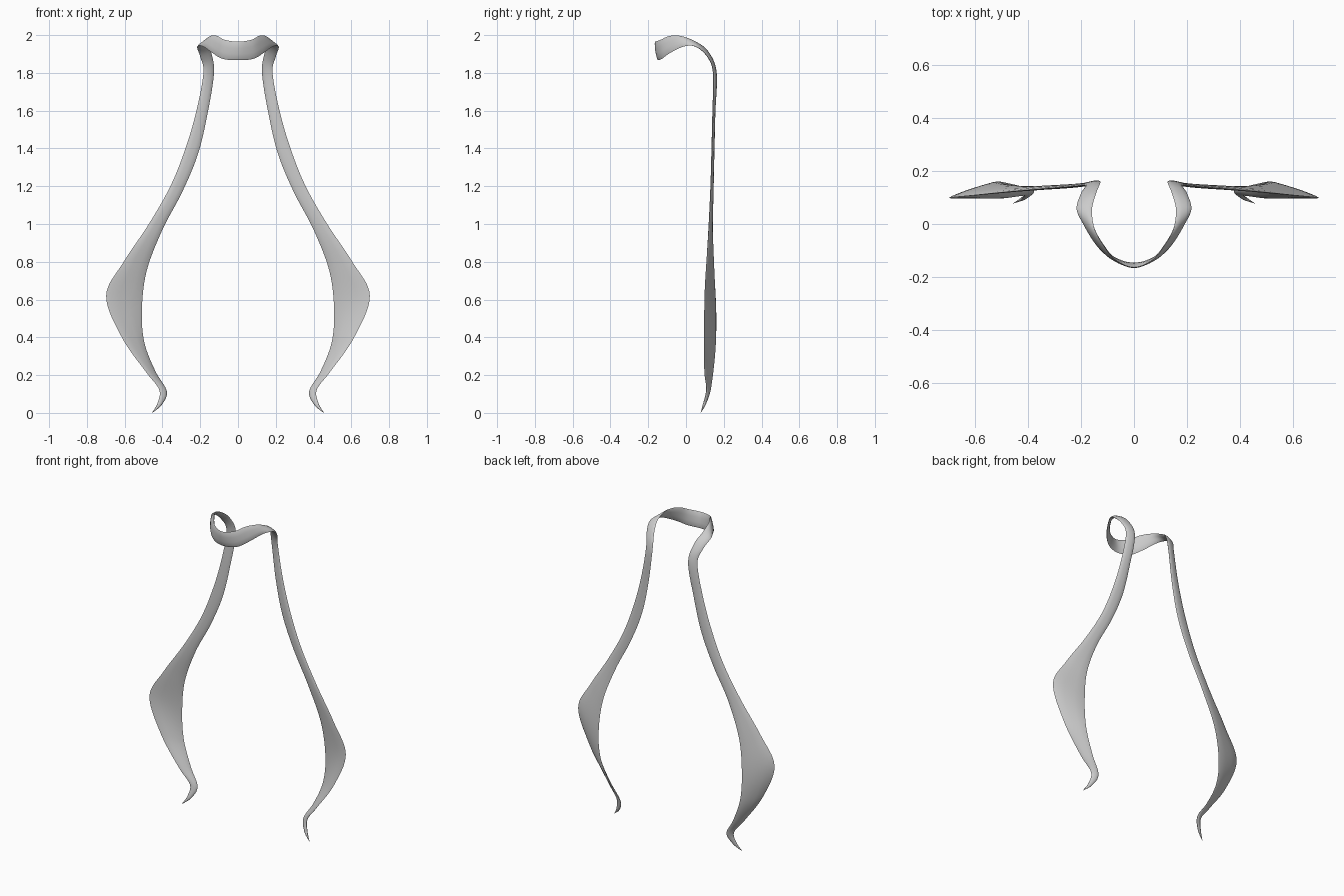
import bpy, bmesh, math
from mathutils import Vector

if "Cube" in bpy.data.objects:
    bpy.data.objects.remove(bpy.data.objects["Cube"])

# Ribbon stations for the right half: outer edge xyz, inner edge xyz
stations = [
    (0.00, -.148, 1.867, 0.00, -.163, 1.965),
    (0.08, -.128, 1.874, 0.07, -.135, 1.975),
    (.135, -.085, 1.905, .112, -.085, 1.996),
    (.185, -.010, 1.940, .148, -.020, 1.994),
    (.216, .055, 1.938, .158, .055, 1.962),
    (.200, .115, 1.885, .142, .118, 1.910),
    (.183, .145, 1.800, .127, .160, 1.800),
    (.220, .143, 1.600, .162, .152, 1.580),
    (.278, .138, 1.400, .212, .147, 1.370),
    (.358, .132, 1.200, .295, .143, 1.170),
    (.472, .122, 1.000, .400, .140, 0.970),
    (.605, .108, 0.800, .484, .150, 0.750),
    (.698, .098, 0.620, .509, .160, 0.540),
    (.615, .096, 0.400, .495, .158, 0.370),
    (.490, .097, 0.220, .437, .145, 0.220),
    (.418, .108, 0.125, .377, .128, 0.115),
    (.425, .095, 0.055, .402, .102, 0.045),
    (.455, .078, 0.000, .453, .078, 0.000),
]
P = [Vector(s[:3]) for s in stations], [Vector(s[3:]) for s in stations]
STEPS, SIDES, HALF_THICK = 8, 10, 0.007


def spline(pts, first):
    """Catmull-Rom curve; first is the mirrored neighbour before the start."""
    p = [first] + pts + [2 * pts[-1] - pts[-2]]
    out = []
    for i in range(1, len(p) - 2):
        a, b, c, d = p[i - 1:i + 3]
        for k in range(STEPS):
            t = k / STEPS
            out.append(.5 * (2 * b + (c - a) * t + (2 * a - 5 * b + 4 * c - d) * t * t
                             + (3 * b - a - 3 * c + d) * t ** 3))
    return out + [pts[-1].copy()]


outer, inner = [spline(e, Vector((-e[1].x, e[1].y, e[1].z))) for e in P]
mid = [(a + b) / 2 for a, b in zip(outer, inner)]

# Sweep a flat elliptical section along the ribbon
bm = bmesh.new()
rings = []
for i, c in enumerate(mid):
    w = (outer[i] - inner[i]) / 2
    tangent = mid[min(i + 1, len(mid) - 1)] - mid[max(i - 1, 0)]
    if i == 0:
        tangent = Vector((1, 0, 0))
    n = tangent.cross(w).normalized() * min(HALF_THICK, w.length * .6)
    ring = []
    for k in range(SIDES):
        a = 2 * math.pi * k / SIDES
        v = c + w * math.cos(a) + n * math.sin(a)
        if i == 0:
            v.x = 0
        ring.append(bm.verts.new(v))
    rings.append(ring)
for r0, r1 in zip(rings, rings[1:]):
    for k in range(SIDES):
        j = (k + 1) % SIDES
        bm.faces.new((r0[k], r0[j], r1[j], r1[k]))
bm.faces.new(rings[-1])
bmesh.ops.recalc_face_normals(bm, faces=bm.faces)
# the ribbon is open at the mirror plane, so check facing on the volume sign
if bm.calc_volume(signed=True) < 0:
    bmesh.ops.reverse_faces(bm, faces=bm.faces)
mesh = bpy.data.meshes.new("ribbon")
bm.to_mesh(mesh)
bm.free()
ribbon = bpy.data.objects.new("ribbon", mesh)
bpy.context.collection.objects.link(ribbon)

# Mirror the other half and smooth
mirror = ribbon.modifiers.new("mirror", 'MIRROR')
mirror.use_clip = True
bpy.context.view_layer.objects.active = ribbon
ribbon.select_set(True)
bpy.ops.object.shade_smooth_by_angle(angle=math.radians(60))
